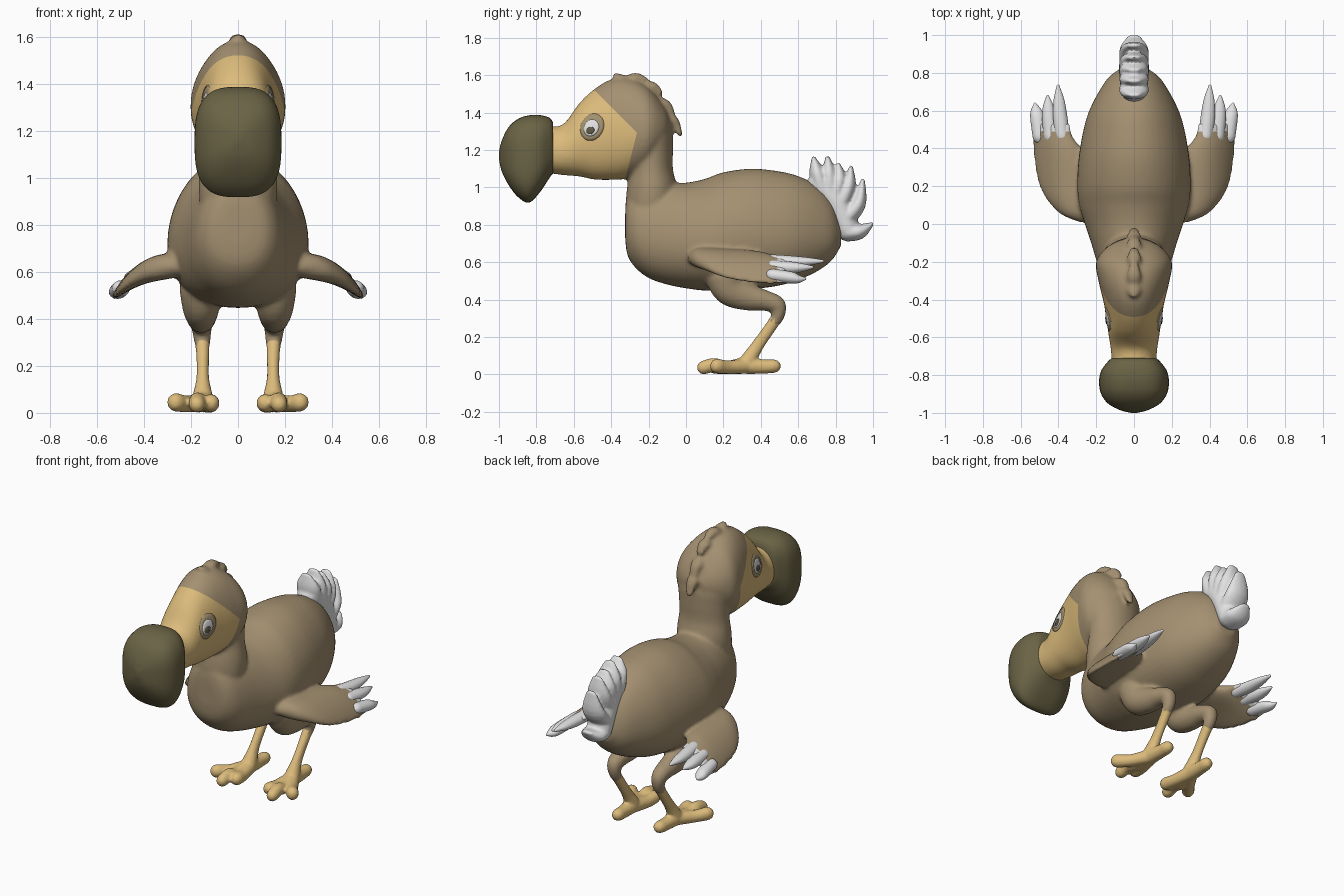
import bpy, bmesh, math
from mathutils import Vector
from mathutils.bvhtree import BVHTree

if "Cube" in bpy.data.objects:
    bpy.data.objects.remove(bpy.data.objects["Cube"])


def material(name, rgb):
    m = bpy.data.materials.new(name)
    m.diffuse_color = (*rgb, 1)
    m.use_nodes = True
    m.node_tree.nodes["Principled BSDF"].inputs["Base Color"].default_value = m.diffuse_color
    return m


BROWN = material("brown plumage", (0.37, 0.28, 0.165))
TAN = material("tan skin", (0.72, 0.50, 0.20))
OLIVE = material("olive beak", (0.145, 0.125, 0.06))
WHITE = material("white feather", (0.76, 0.76, 0.77))
PATCH = material("eye surround", (0.36, 0.28, 0.16))
PUPIL = material("dark pupil", (0.11, 0.10, 0.06))


def spline(keys, n=5):
    """Smooth in-between values for a list of equal-length tuples."""
    out = []
    for i in range(len(keys) - 1):
        a, b = keys[max(i - 1, 0)], keys[i]
        c, d = keys[i + 1], keys[min(i + 2, len(keys) - 1)]
        for k in range(n):
            t = k / n
            out.append([0.5 * (2 * q + (r - p) * t + (2 * p - 5 * q + 4 * r - s) * t * t
                               + (3 * q - p - 3 * r + s) * t ** 3)
                        for p, q, r, s in zip(a, b, c, d)])
    return out + [list(keys[-1])]


def oval(e=2, n=32):
    """Unit superellipse."""
    pw = lambda v: math.copysign(abs(v) ** (2 / e), v)
    return [(pw(math.cos(2 * math.pi * i / n)), pw(math.sin(2 * math.pi * i / n))) for i in range(n)]


def shell(bm, rings):
    loops = [[bm.verts.new(p) for p in r] for r in rings]
    for a, b in zip(loops, loops[1:]):
        for i in range(len(a)):
            j = (i + 1) % len(a)
            bm.faces.new((a[i], a[j], b[j], b[i]))
    bm.faces.new(loops[0])
    bm.faces.new(loops[-1])


def along_y(bm, keys, e=2, pear=0):
    """Keys: y, bottom z, top z, half width. Pear narrows the upper half."""
    shell(bm, [[Vector((rx * c * (1 - pear * s), y, (z0 + z1) / 2 + (z1 - z0) / 2 * s))
                for c, s in oval(e, 48)] for y, z0, z1, rx in spline(keys)])


def along_z(bm, keys):
    """Keys: z, front y, back y, half width."""
    shell(bm, [[Vector((rx * c, (y0 + y1) / 2 + (y1 - y0) / 2 * s, z)) for c, s in oval(2, 48)]
               for z, y0, y1, rx in spline(keys)])


def tube(bm, keys, side=1):
    """Round-ended limb. Keys: x, y, z, side radius, other radius."""
    pts = spline(keys)
    path = [Vector((p[0] * side, p[1], p[2])) for p in pts]
    last = len(path) - 1
    rings = []
    for i, p in enumerate(path):
        t = (path[min(i + 1, last)] - path[max(i - 1, 0)]).normalized()
        u = Vector((1, 0, 0))
        u = (u - t * u.dot(t)).normalized()
        v = t.cross(u)
        ra, rb = max(pts[i][3], 0.003), max(pts[i][4], 0.003)
        steps = [(0, 1)]
        r = min(ra, rb)
        if i == 0:
            steps = [(-0.95 * r, 0.35), (-0.6 * r, 0.8), (0, 1)]
        if i == last:
            steps = [(0, 1), (0.6 * r, 0.8), (0.95 * r, 0.35)]
        for off, k in steps:
            rings.append([p + t * off + u * (ra * k * c) + v * (rb * k * s) for c, s in oval(2, 20)])
    shell(bm, rings)


def finish(bm, name, mats, voxel=0, smooth=0):
    """Make the object, optionally fused into one smooth skin."""
    bmesh.ops.recalc_face_normals(bm, faces=bm.faces)
    me = bpy.data.meshes.new(name)
    bm.to_mesh(me)
    bm.free()
    ob = bpy.data.objects.new(name, me)
    bpy.context.collection.objects.link(ob)
    for m in mats:
        me.materials.append(m)
    bpy.context.view_layer.objects.active = ob
    if voxel:
        r = ob.modifiers.new("fuse", 'REMESH')
        r.mode, r.voxel_size = 'VOXEL', voxel
        s = ob.modifiers.new("soften", 'SMOOTH')
        s.factor, s.iterations = 0.5, smooth
        for m in ("fuse", "soften"):
            bpy.ops.object.modifier_apply(modifier=m)
    for p in ob.data.polygons:
        p.use_smooth = True
    return ob


def droop(x):
    return 0.625 - 0.14 * (max(abs(x) - 0.25, 0) / 0.29) ** 2.5


# Plumage skin: body, neck, head, crest, thighs and wings fused together
bm = bmesh.new()
along_y(bm, [(-0.325, .72, .90, .06), (-0.312, .635, .96, .12), (-0.27, .57, 1.0, .165), (-0.2, .515, 1.02, .195),
             (-0.1, .48, 1.025, .225), (0, .46, 1.025, .258), (0.1, .448, 1.045, .288), (0.2, .448, 1.08, .298),
             (0.35, .455, 1.10, .29), (0.5, .475, 1.085, .265), (0.6, .505, 1.06, .235), (0.7, .55, 1.01, .185),
             (0.78, .61, .93, .13), (0.83, .69, .81, .06)], 2.1, .12)
along_z(bm, [(.75, -.30, -.05, .14), (.9, -.32, -.05, .163), (1.0, -.315, -.05, .166), (1.1, -.298, -.07, .156),
             (1.2, -.3, -.07, .16), (1.3, -.33, -.075, .175), (1.38, -.3, -.12, .15)])
along_y(bm, [(-.76, 1.08, 1.33, .115), (-.66, 1.066, 1.335, .123), (-.57, 1.058, 1.45, .137),
             (-.49, 1.042, 1.525, .146), (-.4, 1.04, 1.577, .164), (-.3, 1.05, 1.583, .188), (-.2, 1.1, 1.535, .2),
             (-.12, 1.2, 1.44, .14), (-.08, 1.28, 1.36, .06)], 2.1, .05)
for a, b, c in [((-.30, 1.55), (-.36, 1.584), (-.376, 1.60)), ((-.33, 1.55), (-.27, 1.587), (-.212, 1.572)),
                ((-.24, 1.51), (-.18, 1.54), (-.136, 1.505)), ((-.17, 1.45), (-.105, 1.44), (-.066, 1.37)),
                ((-.12, 1.36), (-.065, 1.355), (-.032, 1.283))]:
    tube(bm, [(0, *a, .04, .035), (0, *b, .037, .027), (0, *c, .024, .014)])
for s in (1, -1):
    tube(bm, [(.16, .20, .53, .09, .10), (.158, .235, .455, .08, .09), (.156, .33, .415, .065, .075),
              (.155, .42, .395, .056, .056), (.155, .488, .37, .046, .047), (.152, .49, .31, .036, .036),
              (.152, .465, .275, .03, .03)], s)
    rings = []
    for y, x0, x1, t in spline([(.01, .20, .29, .02), (.05, .2, .385, .048), (.12, .2, .455, .055),
                                (.2, .2, .50, .053), (.3, .22, .523, .05), (.4, .275, .533, .045),
                                (.46, .322, .538, .037), (.535, .34, .538, .026)]):
        ring = [((x0 + x1) / 2 + (x1 - x0) / 2 * c, y, t * k) for c, k in oval()]
        rings.append([Vector((s * x, yy, droop(x) + dz)) for x, yy, dz in ring])
    shell(bm, rings)
skin = finish(bm, "plumage_body", [BROWN, TAN, WHITE], 0.011, 7)

# Cut clean colour borders: bare face, and white wing ends
bm = bmesh.new()
bm.from_mesh(skin.data)
for co, no in [((0, -.48, 1.51), (0, 1, 1)), ((0, -.285, 1.2), (0, 4, -1)), ((0, .49, 0), (0, 1, 0))]:
    bmesh.ops.bisect_plane(bm, geom=bm.verts[:] + bm.edges[:] + bm.faces[:], dist=1e-5,
                           plane_co=co, plane_no=no)
for f in bm.faces:
    x, y, z = f.calc_center_median()
    f.smooth = True
    f.material_index = 0
    if y + z < 1.03 and 4 * y - z < -2.34:
        f.material_index = 1
    elif abs(x) > .3 and y > .49:
        f.material_index = 2
tree = BVHTree.FromBMesh(bm)
bm.to_mesh(skin.data)
bm.free()

# Beak
bm = bmesh.new()
along_y(bm, [(-.71, 1.075, 1.345, .118), (-.73, 1.05, 1.372, .14), (-.78, .975, 1.386, .175),
             (-.84, .918, 1.385, .185), (-.90, .95, 1.365, .174), (-.95, 1.015, 1.32, .138),
             (-.985, 1.085, 1.25, .075), (-1.0, 1.15, 1.19, .015)], 2.9)
finish(bm, "beak", [OLIVE])

# Tail plume
bm = bmesh.new()
tube(bm, [(0, .70, 1.02, .07, .055), (0, .80, .93, .08, .075), (0, .865, .775, .078, .065)])
for a, b, c in [((.73, .98), (.70, 1.08), (.683, 1.155)), ((.77, .94), (.765, 1.07), (.757, 1.158)),
                ((.79, .93), (.82, 1.04), (.815, 1.12)), ((.81, .88), (.867, 1.0), (.882, 1.105)),
                ((.84, .82), (.92, .91), (.945, 1.035)), ((.86, .76), (.93, .765), (.992, .802))]:
    tube(bm, [(0, *a, .076, .05), (0, *b, .076, .042), (0, *c, .035, .012)])
finish(bm, "tail_feathers", [WHITE], 0.009, 3)

for s, tag in ((1, "right"), (-1, "left")):
    # Wing feathers
    bm = bmesh.new()
    for x0, x1, tip in [(.378, .402, .73), (.44, .457, .675), (.498, .524, .635)]:
        xm = (x0 + x1) / 2
        tube(bm, [(x0, .46, droop(x0), .038, .034), (xm, .56, droop(xm), .038, .032),
                  (xm * .4 + x1 * .6, .45 * .56 + .55 * tip, droop(x1) + .006, .029, .022),
                  (x1, tip, droop(x1) + .008, .008, .008)], s)
    finish(bm, tag + "_wing_feathers", [WHITE])

    # Shank and toes
    bm = bmesh.new()
    tube(bm, [(.153, .49, .31, .032, .032), (.15, .45, .25, .028, .031), (.15, .38, .15, .027, .034),
              (.15, .33, .07, .044, .044)], s)
    tube(bm, [(.15, .33, .055, .044, .044), (.165, .22, .037, .036, .036), (.172, .15, .05, .036, .038),
              (.175, .093, .036, .035, .037)], s)
    tube(bm, [(.155, .32, .045, .042, .042), (.215, .23, .038, .036, .036), (.265, .165, .045, .037, .04)], s)
    tube(bm, [(.145, .32, .045, .042, .042), (.122, .22, .036, .036, .036), (.115, .15, .042, .037, .039)], s)
    tube(bm, [(.15, .33, .045, .044, .044), (.147, .42, .042, .038, .038), (.145, .47, .044, .037, .037)], s)
    finish(bm, tag + "_leg", [TAN], 0.009, 3)

    # Eye layers laid onto the face
    for part, y, z, ry, rz, lift, mat in [("eye_surround", -.502, 1.322, .063, .073, .001, PATCH),
                                          ("eyeball", -.506, 1.318, .040, .045, .003, WHITE),
                                          ("pupil", -.511, 1.304, .021, .020, .007, PUPIL)]:
        bm = bmesh.new()
        rings = []
        for k in (1, 1, .75, .5, .25, .02):
            ring = []
            for c, d in oval(2, 24):
                yy, zz = y + ry * k * c + .15 * rz * k * d, z + rz * k * d
                hit = tree.ray_cast(Vector((s, yy, zz)), Vector((-s, 0, 0)))[0]
                up = -.003 if not rings else lift + .003 * (1 - k * k)
                ring.append(Vector((hit.x + s * up, yy, zz)))
            rings.append(ring)
        shell(bm, rings)
        finish(bm, tag + "_" + part, [mat])
